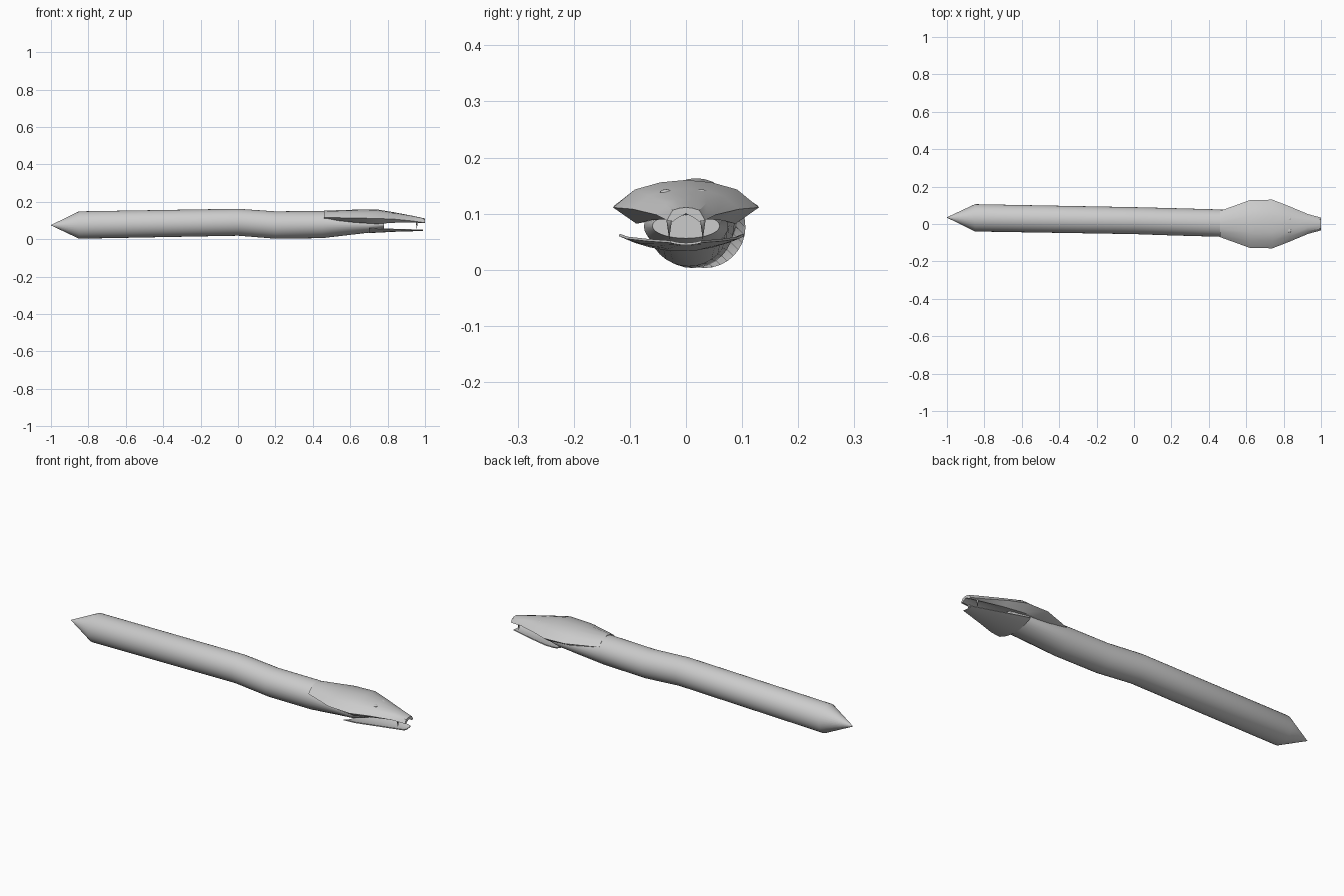
import bpy, bmesh, math

if "Cube" in bpy.data.objects:
    bpy.data.objects.remove(bpy.data.objects["Cube"])

skin = bpy.data.materials.new("pale grey")
skin.diffuse_color = (0.6, 0.6, 0.6, 1)
skin.use_nodes = True
skin.node_tree.nodes["Principled BSDF"].inputs["Base Color"].default_value = skin.diffuse_color


def finish(ob, angle=30):
    ob.data.materials.append(skin)
    bpy.ops.object.select_all(action='DESELECT')
    ob.select_set(True)
    bpy.context.view_layer.objects.active = ob
    bpy.ops.object.shade_smooth_by_angle(angle=math.radians(angle))


def loft(name, rings, angle=30):
    """Skin a list of equal closed rings and cap both ends."""
    bm = bmesh.new()
    rows = [[bm.verts.new(p) for p in r] for r in rings]
    n = len(rows[0])
    for a, b in zip(rows, rows[1:]):
        for i in range(n):
            j = (i + 1) % n
            bm.faces.new((a[i], a[j], b[j], b[i]))
    bm.faces.new(rows[0])
    bm.faces.new(rows[-1])
    bmesh.ops.recalc_face_normals(bm, faces=bm.faces)
    me = bpy.data.meshes.new(name)
    bm.to_mesh(me)
    bm.free()
    ob = bpy.data.objects.new(name, me)
    bpy.context.collection.objects.link(ob)
    finish(ob, angle)


# Body: pointed tail, long tube, neck narrowing into the mouth (x, y, z, ry, rz)
body = [(-1, .035, .075, .001, .001), (-.85, .033, .076, .073, .073),
        (0, .018, .091, .072, .072), (.2, .012, .076, .073, .073),
        (.45, .005, .079, .073, .073), (.70, 0, .077, .075, .042),
        (.78, 0, .078, .06, .022)]
loft("body", [[(x, y + ry * math.cos(t), z + rz * math.sin(t))
               for t in (2 * math.pi * i / 32 for i in range(32))]
              for x, y, z, ry, rz in body])

# Upper head: flared hood with an arched underside
# (x, half width, top, shoulder z, edge z, underside rim z, roof z)
head = [(.46, .070, .153, .138, .116, .108, .108),
        (.62, .128, .158, .140, .114, .090, .095),
        (.74, .130, .160, .143, .111, .082, .096),
        (.83, .095, .145, .132, .108, .088, .100),
        (.93, .053, .126, .119, .098, .090, .104),
        (1.0, .034, .111, .106, .088, .086, .100)]
rings = []
for x, w, zt, zs, ze, zu, zr in head:
    half = [(.35 * w, zt - (zt - zs) * .25), (.7 * w, zs), (w, ze),
            (.68 * w, zu), (.4 * w, (zu + zr) / 2)]
    rings.append([(x, 0, zt)] + [(x, y, z) for y, z in half] + [(x, 0, zr)]
                 + [(x, -y, z) for y, z in reversed(half)])
loft("upper_head", rings)

# Lower jaw: thin shallow scoop (x, y centre, half width, bottom, rim)
jaw = [(.70, -.008, .112, .033, .060), (.76, -.006, .100, .036, .055),
       (.86, -.002, .068, .041, .051), (.99, 0, .028, .044, .048)]
rings = []
for x, cy, w, zb, zr in jaw:
    us = [-1 + i / 4 for i in range(9)]
    outer = [(x, cy + w * u, zb + (zr - zb) * u * u) for u in us]
    rings.append(outer + [(p[0], cy + (p[1] - cy) * .98, p[2] + .004)
                          for p in reversed(outer)])
loft("lower_jaw", rings)

for side, s in (("left", 1), ("right", -1)):
    # Eyes
    bpy.ops.mesh.primitive_uv_sphere_add(segments=12, ring_count=8, radius=.011,
                                         location=(.83, -.004 + .031 * s, .138))
    bpy.context.object.name = side + "_eye"
    bpy.context.object.scale.z = .5
    finish(bpy.context.object, 40)
    # Fangs
    bpy.ops.mesh.primitive_cone_add(vertices=8, radius1=.006, radius2=0, depth=.042,
                                    location=(.956, .03 * s, .075),
                                    rotation=(math.pi, 0, 0))
    bpy.context.object.name = side + "_fang"
    finish(bpy.context.object, 50)
